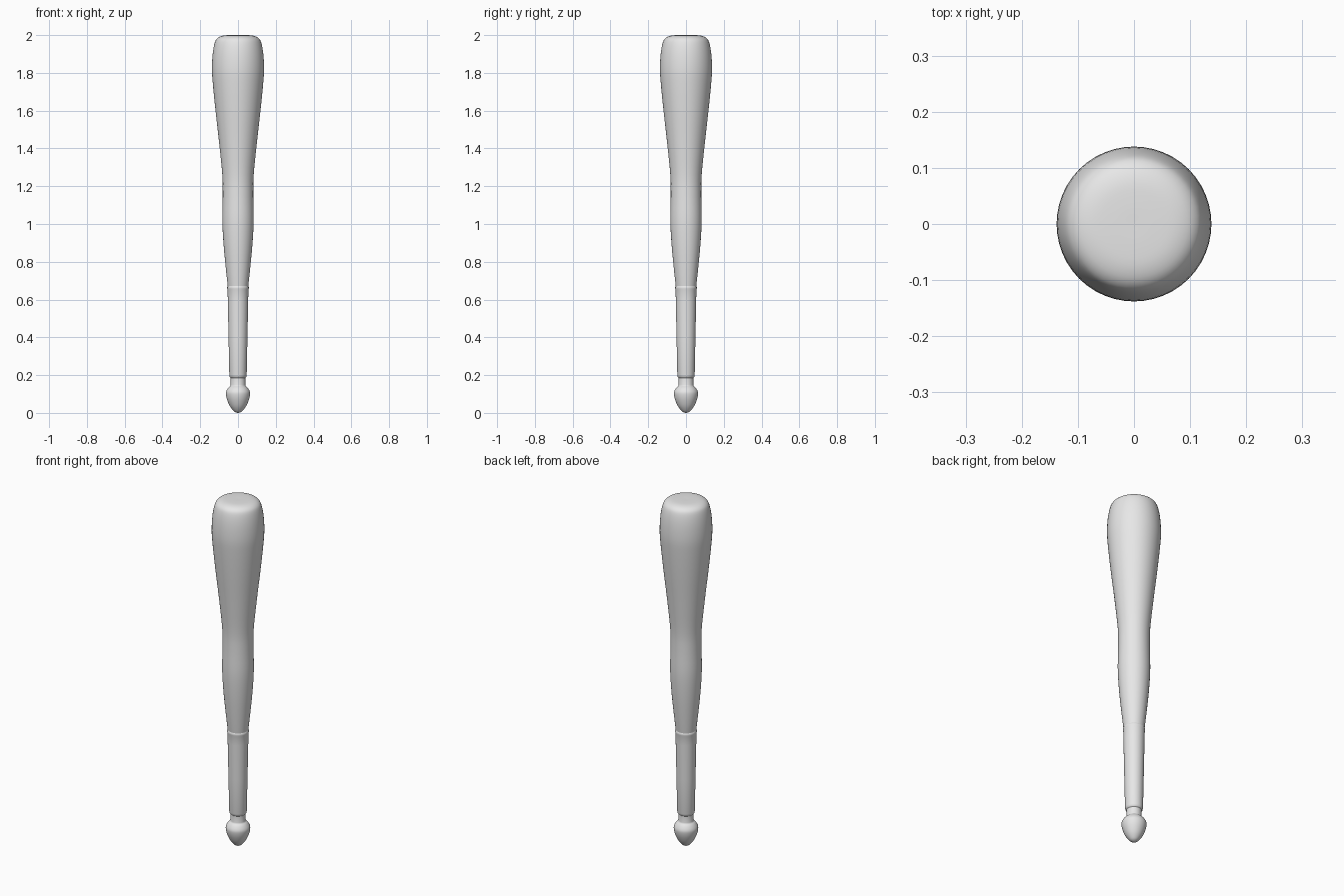
import bpy
import bmesh
import math
from mathutils import Vector

if "Cube" in bpy.data.objects:
    bpy.data.objects.remove(bpy.data.objects["Cube"], do_unlink=True)

SIDES = 48
grey = bpy.data.materials.new("light_grey")
grey.use_nodes = True
grey.diffuse_color = (0.8, 0.8, 0.8, 1)
grey.node_tree.nodes["Principled BSDF"].inputs["Base Color"].default_value = (0.8, 0.8, 0.8, 1)


def smooth_curve(points, steps=4):
    """Catmull-Rom curve through (radius, height) points."""
    pts = [Vector(p) for p in points]
    pts = [pts[0]] + pts + [pts[-1]]
    out = []
    for a, b, c, d in zip(pts, pts[1:], pts[2:], pts[3:]):
        for i in range(steps):
            t = i / steps
            out.append(0.5 * (2 * b + (c - a) * t + (2 * a - 5 * b + 4 * c - d) * t * t
                              + (3 * b - a - 3 * c + d) * t ** 3))
    return out + [pts[-1]]


def lathe(name, profile):
    """Spin a profile, listed from bottom to top, about the z axis."""
    bm = bmesh.new()
    verts = [bm.verts.new((max(r, 0), 0, z)) for r, z in profile]
    edges = [bm.edges.new(pair) for pair in zip(verts, verts[1:])]
    bmesh.ops.spin(bm, geom=verts + edges, axis=(0, 0, 1), cent=(0, 0, 0),
                   angle=math.tau, steps=SIDES, use_duplicate=False)
    bmesh.ops.remove_doubles(bm, verts=bm.verts, dist=0.0001)
    bmesh.ops.recalc_face_normals(bm, faces=bm.faces)
    mesh = bpy.data.meshes.new(name)
    bm.to_mesh(mesh)
    bm.free()
    mesh.materials.append(grey)
    obj = bpy.data.objects.new(name, mesh)
    bpy.context.collection.objects.link(obj)
    bpy.ops.object.select_all(action='DESELECT')
    obj.select_set(True)
    bpy.context.view_layer.objects.active = obj
    bpy.ops.object.shade_smooth_by_angle(angle=math.radians(40))
    return obj


# Barrel: swelling body with a rounded, nearly flat end
lathe("barrel", smooth_curve([
    (0.050, 0.64), (0.054, 0.67), (0.066, 0.78), (0.077, 0.90), (0.083, 1.02),
    (0.081, 1.15), (0.083, 1.26), (0.101, 1.44), (0.119, 1.60), (0.133, 1.74),
    (0.138, 1.82), (0.134, 1.90), (0.123, 1.96), (0.108, 1.985), (0.08, 1.997),
    (0.04, 2.0), (0, 2.0)]))

# Grip: tapering sleeve with a small rolled rim at the top
lathe("grip", [
    (0, 0.185), (0.039, 0.185), (0.044, 0.19), (0.046, 0.20), (0.050, 0.40),
    (0.054, 0.60), (0.055, 0.65), (0.057, 0.658), (0.057, 0.665), (0.054, 0.671),
    (0.048, 0.671)])

# Pommel: narrow neck flaring into a pointed knob
neck = [(0.039, 0.19), (0.039, 0.148)]
knob = smooth_curve([
    (0.041, 0.142), (0.052, 0.132), (0.062, 0.115), (0.064, 0.098), (0.058, 0.07),
    (0.043, 0.036), (0.024, 0.011), (0.01, 0.002), (0, 0)])
lathe("pommel", list(reversed(knob)) + list(reversed(neck)))
